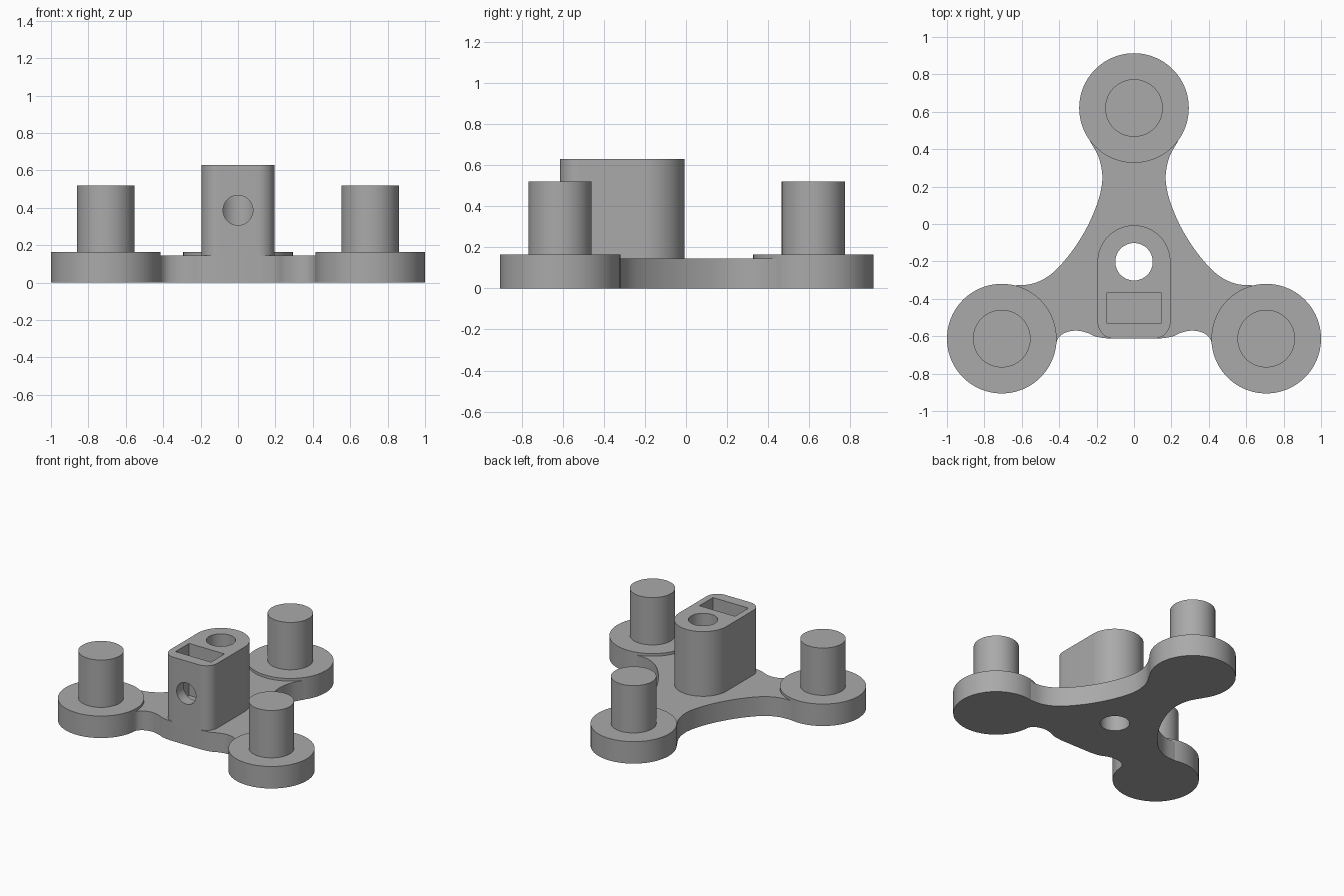
import bpy, bmesh, math
from mathutils import Vector

cube = bpy.data.objects.get("Cube")
if cube:
    bpy.data.objects.remove(cube, do_unlink=True)

grey = bpy.data.materials.new("plain grey")
grey.use_nodes = True
colour = (0.4, 0.4, 0.4, 1)
grey.diffuse_color = colour
grey.node_tree.nodes["Principled BSDF"].inputs["Base Color"].default_value = colour


def prism(name, outline, bottom, top):
    """Extrude a flat counter-clockwise outline between two heights."""
    bm = bmesh.new()
    face = bm.faces.new([bm.verts.new((x, y, bottom)) for x, y in outline])
    grown = bmesh.ops.extrude_face_region(bm, geom=[face])["geom"]
    moved = [v for v in grown if isinstance(v, bmesh.types.BMVert)]
    bmesh.ops.translate(bm, verts=moved, vec=(0, 0, top - bottom))
    bmesh.ops.recalc_face_normals(bm, faces=bm.faces)
    mesh = bpy.data.meshes.new(name)
    bm.to_mesh(mesh)
    bm.free()
    obj = bpy.data.objects.new(name, mesh)
    bpy.context.collection.objects.link(obj)
    mesh.materials.append(grey)
    return obj


def arc(x, y, radius, start, end, steps):
    angles = [math.radians(start + (end - start) * i / steps) for i in range(steps + 1)]
    return [(x + radius * math.cos(a), y + radius * math.sin(a)) for a in angles]


def disc(name, x, y, radius, bottom, top, sides=72):
    return prism(name, arc(x, y, radius, 0, 360, sides)[:-1], bottom, top)


def smooth_path(points, steps=6):
    """Catmull-Rom curve through the points."""
    pts = [Vector(p) for p in points]
    pts = [pts[0]] + pts + [pts[-1]]
    out = []
    for a, b, c, d in zip(pts, pts[1:], pts[2:], pts[3:]):
        for i in range(steps):
            t = i / steps
            p = 0.5 * (2 * b + (c - a) * t + (2 * a - 5 * b + 4 * c - d) * t ** 2
                       + (3 * b - a - 3 * c + d) * t ** 3)
            out.append(tuple(p))
    return out + [tuple(pts[-1])]


def cut(target, cutter):
    mod = target.modifiers.new("cut", "BOOLEAN")
    mod.operation = "DIFFERENCE"
    mod.solver = "EXACT"
    mod.object = cutter
    bpy.context.view_layer.objects.active = target
    bpy.ops.object.modifier_apply(modifier=mod.name)
    bpy.data.objects.remove(cutter, do_unlink=True)


# Three round pads with posts
for side, x, y in (("right", -0.707, -0.613), ("left", 0.707, -0.613), ("back", 0, 0.62)):
    disc(side + "_pad", x, y, 0.293, 0, 0.165, 96)
    disc(side + "_post", x, y, 0.154, 0.16, 0.52)

# Web plate joining the pads: one half outline, mirrored
front_edge = smooth_path([(0.13, -0.613), (0.2, -0.603), (0.25, -0.582), (0.31, -0.57),
                          (0.37, -0.582), (0.405, -0.61), (0.416, -0.64)])
side_edge = smooth_path([(0.64, -0.328), (0.55, -0.321), (0.47, -0.287), (0.4, -0.228),
                         (0.32, -0.13), (0.25, -0.015), (0.2, 0.1), (0.175, 0.19),
                         (0.17, 0.27), (0.19, 0.36), (0.235, 0.442)])
half = front_edge + [(0.6, -0.6)] + side_edge + [(0.1, 0.55)]
web = prism("web_plate", half + [(-x, y) for x, y in reversed(half)], 0, 0.145)

# Upright block: round back, softened front corners
outline = (arc(0, -0.202, 0.195, 0, 180, 48) + arc(-0.105, -0.523, 0.09, 180, 270, 12)
           + arc(0.105, -0.523, 0.09, 270, 360, 12))
block = prism("upright_block", outline, 0.14, 0.63)

# Shaft hole through block and plate
for part in (web, block):
    cut(part, disc("shaft_cutter", 0, -0.202, 0.1, -0.1, 0.8))

# Nut pocket in the top and screw hole from the front into the shaft hole
slot = [(-0.147, -0.53), (0.147, -0.53), (0.147, -0.37), (-0.147, -0.37)]
cut(block, prism("pocket_cutter", slot, 0.24, 0.8))
screw = disc("screw_cutter", 0, 0, 0.08, 0, 0.5, 48)
screw.rotation_euler = (math.radians(90), 0, 0)
screw.location = (0, -0.2, 0.387)
bpy.context.view_layer.update()
cut(block, screw)

# Smooth round walls, keep edges crisp
bpy.ops.object.select_all(action="DESELECT")
for obj in bpy.context.collection.objects:
    if obj.type == "MESH":
        obj.select_set(True)
        bpy.context.view_layer.objects.active = obj
bpy.ops.object.shade_smooth_by_angle(angle=math.radians(30))
